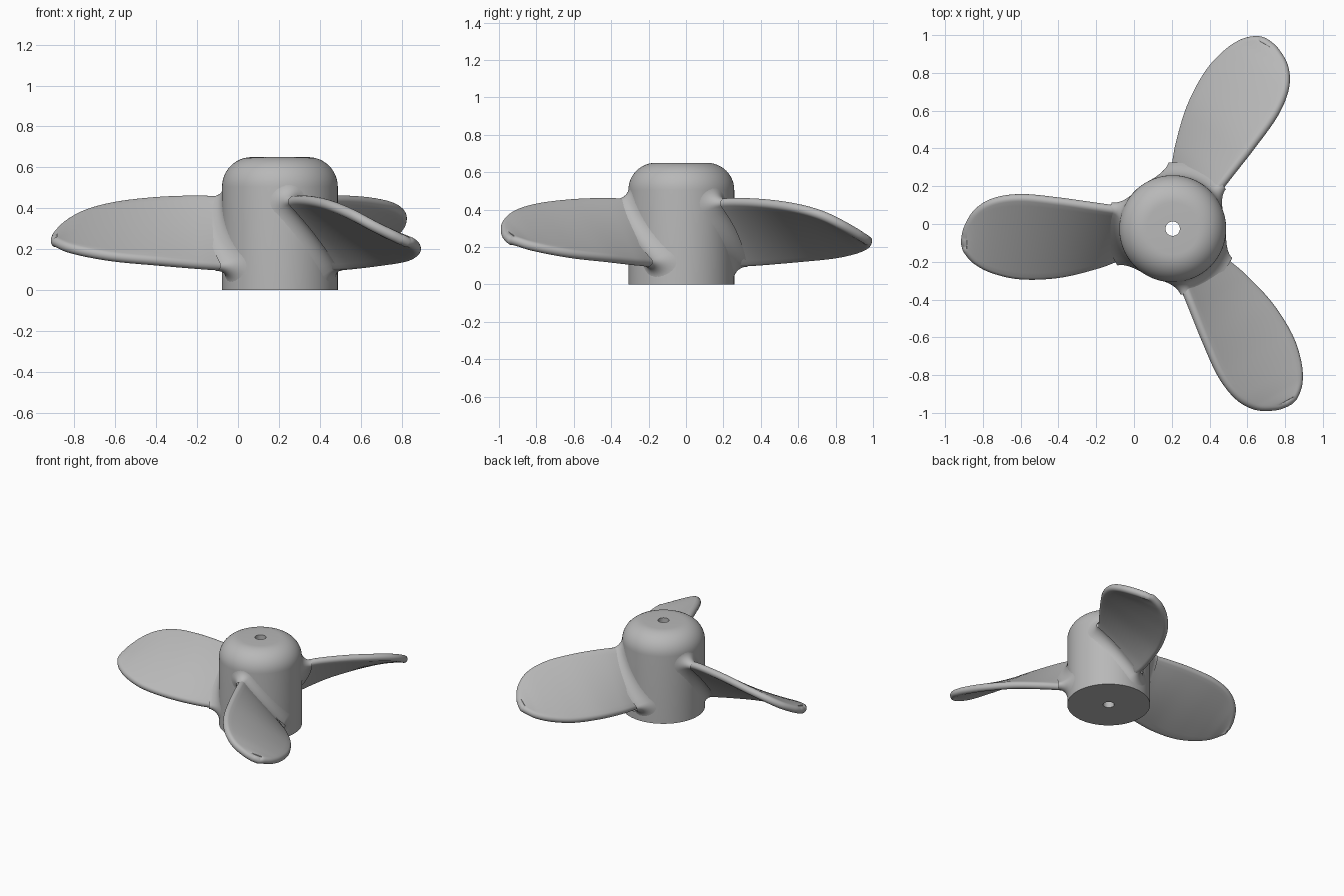
import bpy, bmesh, math
from mathutils import Vector

if "Cube" in bpy.data.objects:
    bpy.data.objects.remove(bpy.data.objects["Cube"], do_unlink=True)

HUB = Vector((0.205, -0.025, 0))
HUB_R, HUB_H, ROUND, HOLE = 0.283, 0.65, 0.145, 0.038
EDGE = 0.026      # half thickness of a blade
FILLET = 0.07

grey = bpy.data.materials.new("plain_grey")
grey.use_nodes = True
grey.diffuse_color = (0.48, 0.48, 0.48, 1)
grey.node_tree.nodes["Principled BSDF"].inputs["Base Color"].default_value = grey.diffuse_color


def make_mesh(name, bm, sharp):
    bmesh.ops.recalc_face_normals(bm, faces=bm.faces)
    me = bpy.data.meshes.new(name)
    bm.to_mesh(me)
    bm.free()
    me.materials.append(grey)
    me.shade_smooth()
    me.set_sharp_from_angle(angle=math.radians(sharp))
    return me


def place(name, me, turn=0):
    ob = bpy.data.objects.new(name, me)
    ob.location = HUB
    ob.rotation_euler.z = math.radians(turn)
    bpy.context.collection.objects.link(ob)


def loft(rings):
    bm = bmesh.new()
    rows = [[bm.verts.new(p) for p in ring] for ring in rings]
    n = len(rows[0])
    for a, b in zip(rows, rows[1:]):
        for k in range(n):
            bm.faces.new((a[k], a[(k + 1) % n], b[(k + 1) % n], b[k]))
    return bm, rows


def smooth_path(pts, steps=8):
    # Catmull-Rom curve through the points
    p = [pts[0]] + pts + [pts[-1]]
    out = []
    for a, b, c, d in zip(p, p[1:], p[2:], p[3:]):
        for i in range(steps):
            t = i / steps
            out.append(b + (c - a) * (t / 2) + (a * 2 - b * 5 + c * 4 - d) * (t * t / 2)
                       + (b * 3 - a - c * 3 + d) * (t ** 3 / 2))
    return out + [pts[-1]]


# Hub: revolved profile with rounded shoulder and a through hole
bm = bmesh.new()
profile = [(HOLE, 0), (HUB_R, 0)]
for i in range(13):
    a = math.pi / 2 * i / 12
    profile.append((HUB_R - ROUND + ROUND * math.cos(a), HUB_H - ROUND + ROUND * math.sin(a)))
profile.append((HOLE, HUB_H))
vs = [bm.verts.new((r, 0, z)) for r, z in profile]
es = [bm.edges.new((a, b)) for a, b in zip(vs, vs[1:] + vs[:1])]
bmesh.ops.spin(bm, geom=vs + es, cent=(0, 0, 0), axis=(0, 0, 1),
               angle=math.tau, steps=96, use_merge=True)
bmesh.ops.remove_doubles(bm, verts=bm.verts, dist=0.0001)
place("hub", make_mesh("hub", bm, 40))

# Blade edges as (distance from axis, sideways, height), root to tip
low_edge = [(0.18, -0.13, 0.10), (0.27, -0.155, 0.10), (0.4, -0.205, 0.11), (0.6, -0.255, 0.13),
            (0.8, -0.265, 0.15), (0.95, -0.235, 0.175), (1.05, -0.185, 0.2),
            (1.105, -0.125, 0.225), (1.12, -0.085, 0.237)]
high_edge = [(0.18, 0.095, 0.445), (0.27, 0.11, 0.45), (0.4, 0.13, 0.455), (0.6, 0.16, 0.445),
             (0.8, 0.18, 0.42), (0.95, 0.16, 0.38), (1.05, 0.1, 0.325),
             (1.105, 0.01, 0.272), (1.12, -0.055, 0.25)]
low = smooth_path([Vector((-u, v, z)) for u, v, z in low_edge])
high = smooth_path([Vector((-u, v, z)) for u, v, z in high_edge])
outline = low + high[::-1]
last = len(low) - 1


def rim_centre(k, n):
    t = outline[min(k + 1, len(outline) - 1)] - outline[max(k - 1, 0)]
    q = t.cross(n).normalized()
    return outline[k] + q * EDGE, q


# Each section is a plate with a half-round rim on both edges
rings = []
for i in range(last + 1):
    j, h = min(i + 1, last), max(i - 1, 0)
    along = low[j] + high[j] - low[h] - high[h]
    n = (high[i] - low[i]).cross(along).normalized()
    sides = [rim_centre(i, n), rim_centre(len(outline) - 1 - i, n)]
    halves = []
    for (c, q), (other, _) in (sides, sides[::-1]):
        arc = [c + EDGE * (n * math.sin(a) - q * math.cos(a))
               for a in (math.pi * (s / 10 - 0.5) for s in range(11))]
        inner = [c.lerp(other, t) for t in (0.06, 0.33)]
        halves.append([p - n * EDGE for p in inner[::-1]] + arc + [p + n * EDGE for p in inner])
    rings.append(halves[0] + halves[1][::-1])
bm, rows = loft(rings)
for row in (rows[0], rows[-1]):
    size = len(row)
    for k in range(size // 2 - 1):
        bm.faces.new((row[k], row[k + 1], row[size - 2 - k], row[size - 1 - k]))
blade = make_mesh("blade", bm, 60)

# Fillet: blade root section flaring out onto the hub wall
a0, a1 = Vector((-0.15, 0.12)), Vector((0.1, 0.432))
chord = (a1 - a0).normalized()
side = Vector((-chord.y, chord.x))
rings = []
for i in range(11):
    d = FILLET * (1 - math.cos(math.pi / 2 * i / 10))
    flare = EDGE + FILLET * (1 - math.sin(math.pi / 2 * i / 10))
    section = []
    for start, end, way in ((a0, a1, 1), (a1, a0, -1)):
        for s in range(13):
            a = math.pi * (s / 12 - 0.5)
            section.append(start + flare * way * (side * math.sin(a) - chord * math.cos(a)))
        for s in range(1, 10):
            section.append(start.lerp(end, s / 10) + side * flare * way)
    ring = []
    for p in section:
        v = p.x * (1 + 1.5 * d)
        ring.append(Vector((-math.sqrt((HUB_R + d - 0.002) ** 2 - v * v), v, max(p.y, 0))))
    rings.append(ring)
bm, rows = loft(rings)
fillet = make_mesh("blade_fillet", bm, 60)

for k in range(3):
    place(f"blade_{k + 1}", blade, 120 * k)
    place(f"blade_fillet_{k + 1}", fillet, 120 * k)
